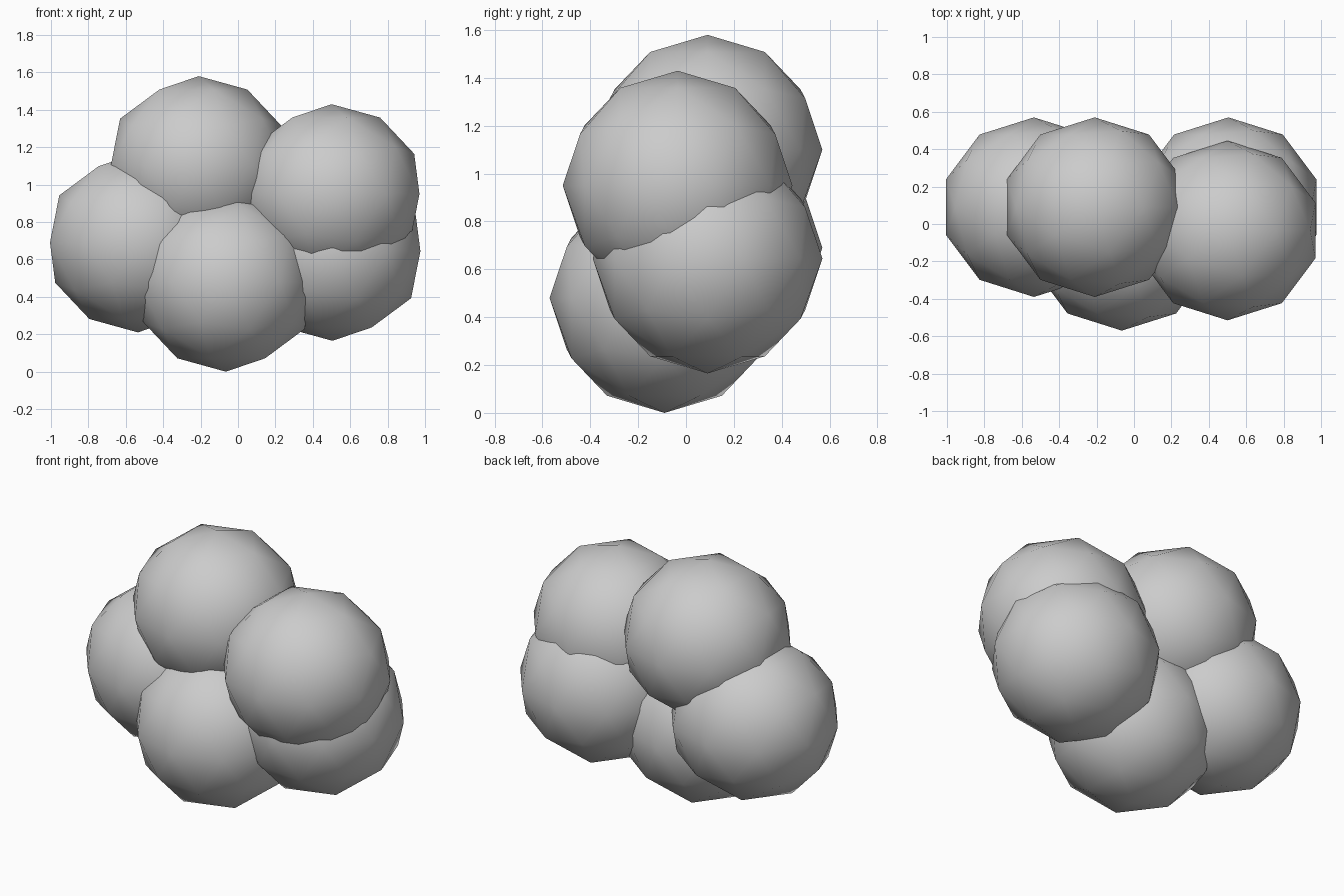
import bpy

if "Cube" in bpy.data.objects:
    bpy.data.objects.remove(bpy.data.objects["Cube"])

# Cluster of five overlapping low-poly balls, smooth shaded
RADIUS = 0.48
balls = {
    "left_ball": (-0.535, 0.09, 0.69),
    "top_ball": (-0.21, 0.09, 1.10),
    "upper_right_ball": (0.50, -0.035, 0.95),
    "front_ball": (-0.065, -0.09, 0.48),
    "lower_right_ball": (0.505, 0.09, 0.645),
}


def add_ball(name, centre):
    bpy.ops.mesh.primitive_ico_sphere_add(subdivisions=2, radius=RADIUS, location=centre)
    ball = bpy.context.object
    ball.name = name
    ball.scale.x = 1.03
    bpy.ops.object.shade_smooth()


for name, centre in balls.items():
    add_ball(name, centre)
